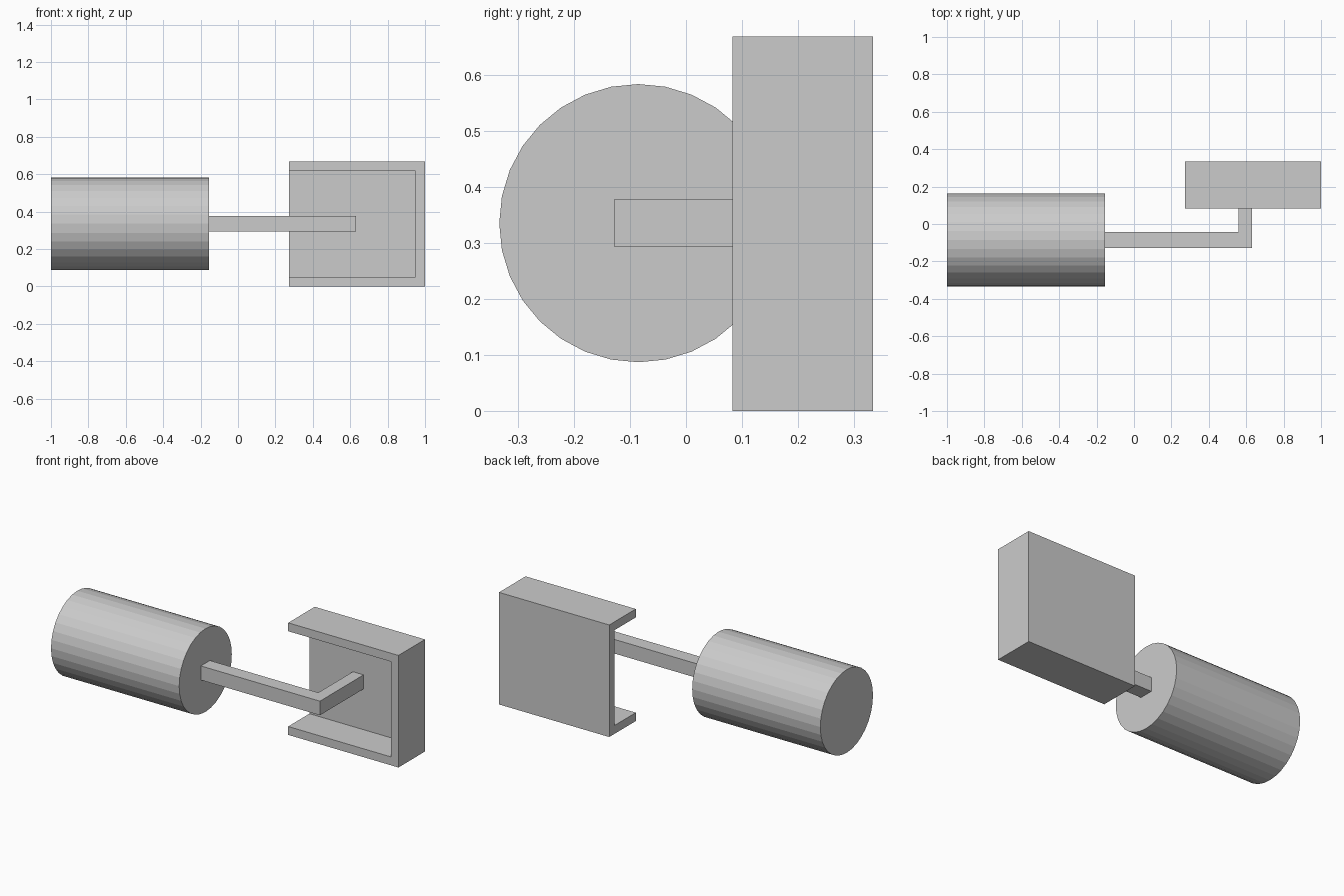
import bpy
import bmesh
from math import pi

if "Cube" in bpy.data.objects:
    bpy.data.objects.remove(bpy.data.objects["Cube"], do_unlink=True)

grey = bpy.data.materials.new("plain_grey")
grey.use_nodes = True
grey.diffuse_color = (0.6, 0.6, 0.6, 1)
grey.node_tree.nodes["Principled BSDF"].inputs["Base Color"].default_value = (0.6, 0.6, 0.6, 1)


def box(name, low, high):
    """Box between two opposite corners."""
    centre = [(a + b) / 2 for a, b in zip(low, high)]
    bpy.ops.mesh.primitive_cube_add(size=1, location=centre)
    obj = bpy.context.object
    obj.name = name
    obj.scale = [b - a for a, b in zip(low, high)]
    bpy.ops.object.transform_apply(location=False, rotation=False, scale=True)
    obj.data.materials.append(grey)
    return obj


def prism(name, outline, bottom, top):
    """Outline in plan, extruded upwards."""
    bm = bmesh.new()
    face = bm.faces.new([bm.verts.new((x, y, bottom)) for x, y in outline])
    grown = bmesh.ops.extrude_face_region(bm, geom=[face])
    verts = [g for g in grown["geom"] if isinstance(g, bmesh.types.BMVert)]
    bmesh.ops.translate(bm, verts=verts, vec=(0, 0, top - bottom))
    bmesh.ops.recalc_face_normals(bm, faces=bm.faces)
    mesh = bpy.data.meshes.new(name)
    bm.to_mesh(mesh)
    bm.free()
    mesh.materials.append(grey)
    obj = bpy.data.objects.new(name, mesh)
    bpy.context.collection.objects.link(obj)
    return obj


# Handle: faceted cylinder lying along x
left_end, right_end = -1.0, -0.155
bpy.ops.mesh.primitive_cylinder_add(
    vertices=32, radius=0.248, depth=right_end - left_end,
    location=((left_end + right_end) / 2, -0.085, 0.335), rotation=(0, pi / 2, 0))
handle = bpy.context.object
handle.name = "handle"
handle.data.materials.append(grey)

# Tray: open at the front and on the side towards the handle
wall = 0.05
x0, x1, y0, y1, height = 0.273, 1.0, 0.083, 0.333, 0.668
tray = box("tray", (x0, y0, 0), (x1, y1, height))
cutter = box("tray_cutter", (x0 - wall, y0 - wall, wall),
             (x1 - wall, y1 - wall, height - wall))
hollow = tray.modifiers.new("hollow", "BOOLEAN")
hollow.operation = "DIFFERENCE"
hollow.solver = "EXACT"
hollow.object = cutter
bpy.context.view_layer.objects.active = tray
bpy.ops.object.modifier_apply(modifier="hollow")
bpy.data.objects.remove(cutter, do_unlink=True)

# Arm: bent bar from the handle to the back wall of the tray
tip = y1 - wall
prism("bent_arm", [(right_end, -0.128), (0.63, -0.128), (0.63, tip),
                   (0.56, tip), (0.56, -0.043), (right_end, -0.043)], 0.293, 0.377)
